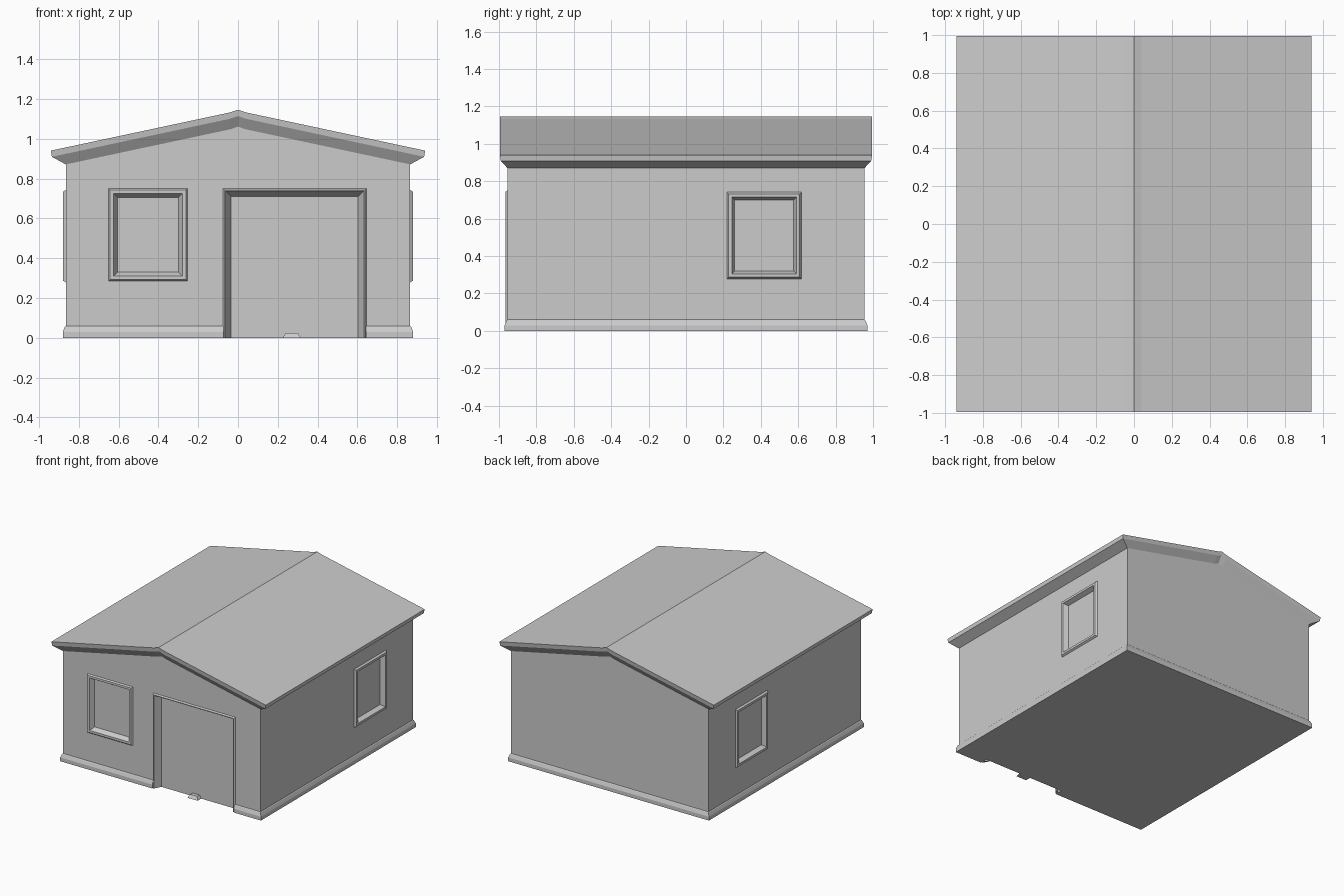
import bpy, bmesh

if "Cube" in bpy.data.objects:
    bpy.data.objects.remove(bpy.data.objects["Cube"])

WX, WY = 0.865, 0.955          # wall half sizes
RX, RY = 0.94, 0.995           # roof half sizes


def slope(x):
    return 0.94 + (RX - abs(x)) * 0.2133 + (0.005 if x == 0 else 0)


def make(name, verts, faces):
    bm = bmesh.new()
    vs = [bm.verts.new(v) for v in verts]
    for f in faces:
        bm.faces.new([vs[i] for i in f])
    bmesh.ops.recalc_face_normals(bm, faces=bm.faces)
    me = bpy.data.meshes.new(name)
    bm.to_mesh(me)
    bm.free()
    ob = bpy.data.objects.new(name, me)
    bpy.context.collection.objects.link(ob)
    return ob


def loft(name, rings):
    """Stack of gabled outlines: (half x, half y, height function)."""
    verts, faces = [], []
    for hx, hy, z in rings:
        xs = [-hx, -0.04, 0, 0.04, hx]
        verts += [(x, -hy, z(x)) for x in xs] + [(x, hy, z(x)) for x in xs[::-1]]
    n = 10
    for r in range(len(rings) - 1):
        for i in range(n):
            j = (i + 1) % n
            faces.append((r * n + i, r * n + j, r * n + n + j, r * n + n + i))
    for base in (0, (len(rings) - 1) * n):
        for i in range(4):
            faces.append([base + k for k in (i, i + 1, 8 - i, 9 - i)])
    return make(name, verts, faces)


# walls with a flared plinth
walls = loft("walls", [
    (0.88, 0.97, lambda x: 0.0),
    (0.88, 0.97, lambda x: 0.03),
    (WX + 0.005, WY + 0.005, lambda x: 0.055),
    (WX, WY, lambda x: 0.06),
    (WX, WY, lambda x: slope(x) - 0.06),
])

# roof with fascia edge and sloping soffit
loft("roof", [
    (WX, WY, lambda x: slope(x) - 0.085),
    (RX - 0.005, RY - 0.005, lambda x: slope(x) - 0.032),
    (RX, RY, slope),
])


# mappings from (across, up, outward) to each wall
def front(u, v, d):
    return (u, -WY - d, v)


def right(u, v, d):
    return (WX + d, u, v)


def left(u, v, d):
    return (-WX - d, u, v)


def opening(name, place, rect, width, out, depth, splay, to_floor=False):
    """Cut a recess in the walls and line it with a raised, splayed frame."""
    u0, u1, v0, v1 = rect
    # cutter
    g = 0.008
    a0, a1, b0, b1 = u0 + g, u1 - g, (-0.1 if to_floor else v0 + g), v1 - g
    corners = [(a0, b0), (a0, b1), (a1, b1), (a1, b0)]
    verts = [place(u, v, d) for d in (-depth, 0.2) for u, v in corners]
    faces = [(0, 1, 2, 3), (4, 5, 6, 7)]
    faces += [(i, (i + 1) % 4, 4 + (i + 1) % 4, 4 + i) for i in range(4)]
    cutter = make(name + "_cutter", verts, faces)
    cutter.hide_render = True
    cutter.hide_set(True)
    mod = walls.modifiers.new(name, 'BOOLEAN')
    mod.operation = 'DIFFERENCE'
    mod.solver = 'EXACT'
    mod.object = cutter
    # frame
    rings = [(0, -0.005), (0.012, out), (width, out), (width + splay, -depth)]
    verts = []
    for ins, d in rings:
        low = v0 if to_floor else v0 + ins
        for u, v in [(u0 + ins, low), (u0 + ins, v1 - ins),
                     (u1 - ins, v1 - ins), (u1 - ins, low)]:
            verts.append(place(u, v, d))
    faces = []
    for r in range(3):
        for i in range(3 if to_floor else 4):
            j = (i + 1) % 4
            faces.append((r * 4 + i, r * 4 + j, r * 4 + 4 + j, r * 4 + 4 + i))
    if to_floor:
        faces += [(0, 4, 8, 12), (3, 7, 11, 15)]
    make(name + "_frame", verts, faces)


# windows and door
opening("front_window", front, (-0.655, -0.25, 0.28, 0.755), 0.03, 0.01, 0.025, 0.02)
for side, place in (("right", right), ("left", left)):
    opening(side + "_window", place, (0.215, 0.62, 0.275, 0.745), 0.03, 0.014, 0.022, 0.015)
opening("door", front, (-0.08, 0.65, 0.0, 0.755), 0.018, 0.01, 0.045, 0.028, True)

# door stop on the sill
make("door_stop",
     [front(0.27 + s * w, z, d) for w, z, d in ((0.045, 0.0, 0.0), (0.03, 0.025, -0.015))
      for s in (-1, 1)] +
     [front(0.27 + s * w, z, -0.05) for w, z in ((0.045, 0.0), (0.03, 0.025)) for s in (-1, 1)],
     [(0, 1, 3, 2), (4, 5, 7, 6), (0, 2, 6, 4), (1, 3, 7, 5), (2, 3, 7, 6), (0, 1, 5, 4)])
